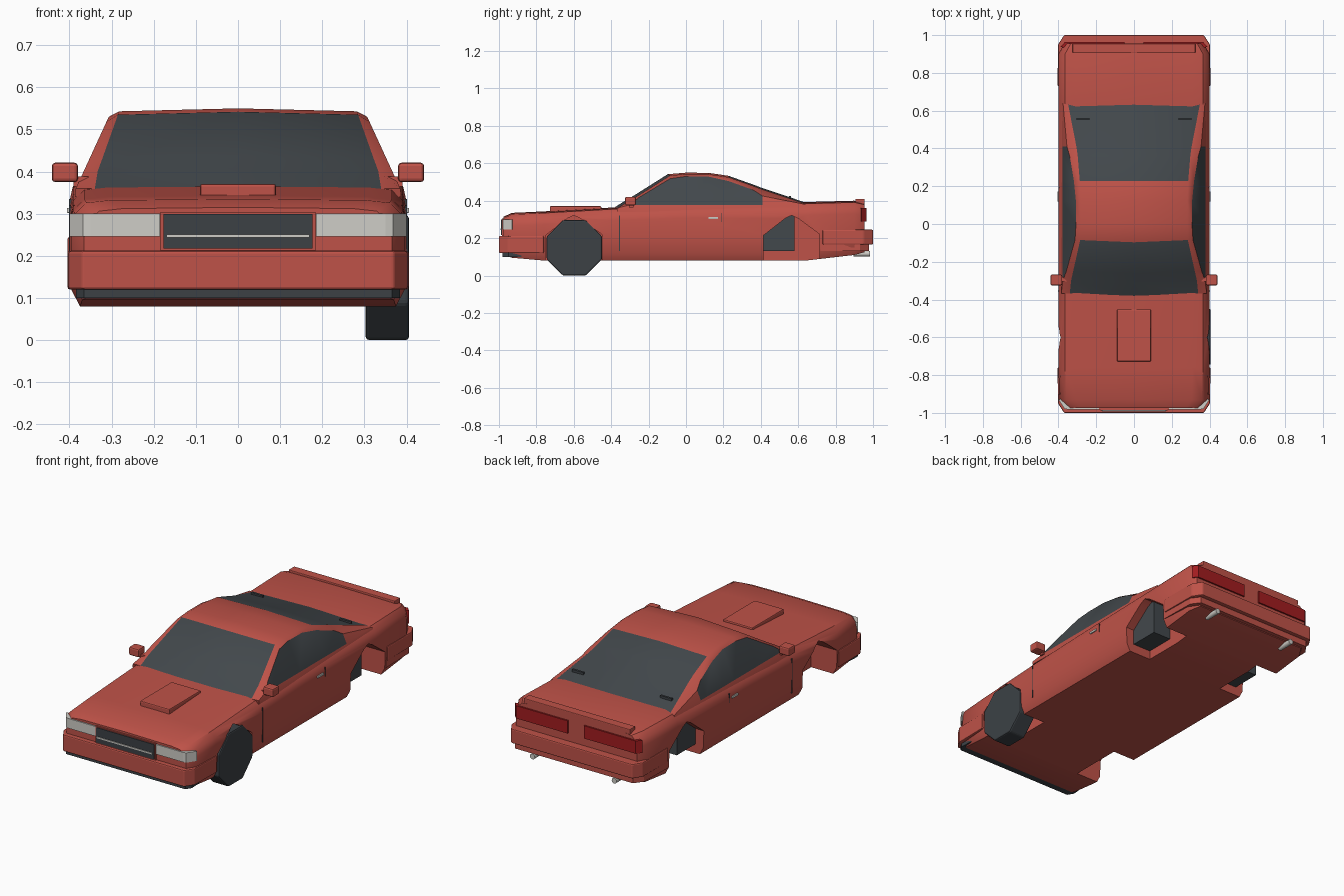
import bpy, bmesh, math
from mathutils import Matrix

if "Cube" in bpy.data.objects:
    bpy.data.objects.remove(bpy.data.objects["Cube"])


def material(name, rgb):
    m = bpy.data.materials.new(name)
    m.use_nodes = True
    m.diffuse_color = (*rgb, 1)
    m.node_tree.nodes["Principled BSDF"].inputs["Base Color"].default_value = (*rgb, 1)
    return m


RED = material("body red", (0.52, 0.085, 0.065))
GLASS = material("dark glass", (0.055, 0.065, 0.072))
BLACK = material("tyre black", (0.045, 0.053, 0.06))
PALE = material("pale lamp", (0.62, 0.61, 0.57))
TAIL = material("tail lamp red", (0.36, 0.012, 0.014))


def finish(name, bm, mats, smooth=False, bevel=0):
    bmesh.ops.recalc_face_normals(bm, faces=bm.faces)
    me = bpy.data.meshes.new(name)
    bm.to_mesh(me)
    bm.free()
    ob = bpy.data.objects.new(name, me)
    bpy.context.collection.objects.link(ob)
    for m in mats:
        me.materials.append(m)
    if bevel:
        mod = ob.modifiers.new("bevel", "BEVEL")
        mod.width, mod.segments = bevel, 2
    if smooth:
        smooth_by_angle(ob)
    return ob


def smooth_by_angle(ob):
    bpy.ops.object.select_all(action="DESELECT")
    ob.select_set(True)
    bpy.context.view_layer.objects.active = ob
    bpy.ops.object.shade_smooth_by_angle(angle=math.radians(35))


def box(name, mat, x, y, z, bevel=0):
    """Box from (low, high) pairs on each axis."""
    bm = bmesh.new()
    bmesh.ops.create_cube(bm, size=1)
    for v in bm.verts:
        for i, (lo, hi) in enumerate((x, y, z)):
            v.co[i] = hi if v.co[i] > 0 else lo
    return finish(name, bm, [mat], bevel=bevel)


def both(name, mat, x, y, z, bevel=0):
    box("left_" + name, mat, x, y, z, bevel)
    box("right_" + name, mat, (-x[1], -x[0]), y, z, bevel)


def prism(name, mat, outline, lo, hi, axis="z", bevel=0):
    """Extrude an outline: (x, y) along z, or (y, z) along x."""
    place = (lambda p, h: (p[0], p[1], h)) if axis == "z" else (lambda p, h: (h, p[0], p[1]))
    bm = bmesh.new()
    rings = [[bm.verts.new(place(p, h)) for p in outline] for h in (lo, hi)]
    bm.faces.new(rings[0])
    bm.faces.new(rings[1])
    n = len(outline)
    for i in range(n):
        j = (i + 1) % n
        bm.faces.new((rings[0][i], rings[0][j], rings[1][j], rings[1][i]))
    return finish(name, bm, [mat], bevel=bevel)


def mirrored(half):
    return half + [(-x, y) for x, y in reversed(half)]


def loft(sections, paint=None):
    """Skin half sections (side bottom to centre top), mirrored in x."""
    bm = bmesh.new()
    rings = []
    for s in sections:
        full = s + [(-x, y, z) for x, y, z in reversed(s[:-1])]
        rings.append([bm.verts.new(p) for p in full])
    n = len(rings[0])
    for k, (a, b) in enumerate(zip(rings, rings[1:])):
        for i in range(n):
            j = (i + 1) % n
            f = bm.faces.new((a[i], a[j], b[j], b[i]))
            if paint:
                f.material_index = paint(k, min(i, n - 2 - i) if i < n - 1 else -1)
    bm.faces.new(rings[0])
    bm.faces.new(rings[-1])
    return bm


# Lower body: y, underside, top, half width
stations = [(-0.975, 0.11, 0.315, 0.365), (-0.93, 0.095, 0.335, 0.395),
            (-0.76, 0.08, 0.343, 0.4), (-0.37, 0.08, 0.365, 0.4),
            (0, 0.08, 0.378, 0.4), (0.64, 0.08, 0.393, 0.4),
            (0.9, 0.11, 0.4, 0.4), (0.955, 0.125, 0.388, 0.37)]
body = finish("body", loft([
    [(w - 0.025, y, b), (w - 0.004, y, b + 0.04), (w, y, 0.21), (w, y, t - 0.07),
     (w - 0.008, y, t - 0.035), (w - 0.035, y, t - 0.009), (w - 0.09, y, t - 0.003), (0, y, t)]
    for y, b, t, w in stations]), [RED])

# Wheel arches cut into the body
ARCH = [(-0.15, 0), (-0.15, 0.215), (-0.035, 0.305), (0, 0.322),
        (0.035, 0.305), (0.15, 0.22), (0.15, 0)]
for yc in (-0.6, 0.565):
    for lo, hi in ((0.24, 0.5), (-0.5, -0.24)):
        cutter = prism("arch_cutter", RED, [(y + yc, z) for y, z in ARCH], lo, hi, "x")
        cutter.hide_render = True
        mod = body.modifiers.new("arch", "BOOLEAN")
        mod.operation, mod.solver, mod.object = "DIFFERENCE", "EXACT", cutter
        bpy.context.view_layer.objects.active = body
        bpy.ops.object.modifier_apply(modifier=mod.name)
        bpy.data.objects.remove(cutter)
smooth_by_angle(body)

# Cabin: y, roof height, side window top, half width of roof and screens
cabin = [(-0.368, 0.366, 0.36, 0.34), (-0.3, 0.408, 0.378, 0.333), (-0.25, 0.438, 0.418, 0.322),
         (-0.085, 0.542, 0.518, 0.285), (0, 0.55, 0.53, 0.282), (0.12, 0.549, 0.529, 0.282),
         (0.228, 0.533, 0.505, 0.287), (0.36, 0.486, 0.457, 0.298),
         (0.41, 0.467, 0.425, 0.305), (0.64, 0.39, 0.38, 0.35)]


def lean(z):
    return 0.385 - (z - 0.36) * 0.46


def cabin_paint(k, i):
    if i == 1 and 1 <= k <= 7:
        return 1                                  # side windows
    return 1 if i == 3 and (k <= 2 or k >= 6) else 0   # front and rear screens


sections = []
for y, t, zw, w in cabin:
    low = min(0.376, zw - 0.002)
    sections.append([(0.387, y, 0.34), (lean(low), y, low), (lean(zw), y, zw),
                     (w, y, t - 0.007), (0, y - (0.012 if y < -0.05 else 0), t)])
finish("cabin", loft(sections, cabin_paint), [RED, GLASS], smooth=True)

# Dark inner tub showing in the rear arches
box("inner_tub", GLASS, (-0.35, 0.35), (0.4, 0.58), (0.13, 0.34))

# Bumpers
prism("front_bumper", RED, mirrored([(0.37, -1), (0.402, -0.95), (0.405, -0.76)]), 0.12, 0.212, bevel=0.006)
prism("front_lip", BLACK, mirrored([(0.365, -0.982), (0.385, -0.95), (0.38, -0.88)]), 0.1, 0.122)
box("front_bumper_panel", RED, (-0.31, 0.31), (-1, -0.99), (0.135, 0.2), 0.003)
prism("rear_bumper", RED, mirrored([(0.37, 1), (0.402, 0.95), (0.405, 0.73)]), 0.165, 0.245, bevel=0.006)
prism("rear_apron", RED, mirrored([(0.36, 0.978), (0.395, 0.93), (0.4, 0.72)]), 0.13, 0.17)

# Nose: grille and headlamps
box("grille_frame", RED, (-0.184, 0.184), (-0.984, -0.96), (0.212, 0.304))
box("grille", BLACK, (-0.177, 0.177), (-0.988, -0.96), (0.217, 0.299))
box("grille_bar", PALE, (-0.17, 0.17), (-0.992, -0.98), (0.243, 0.251))
for side, s in (("left", 1), ("right", -1)):
    lamp = [(0.185, -0.982), (0.35, -0.982), (0.368, -0.978), (0.4, -0.93), (0.36, -0.92), (0.185, -0.92)]
    prism(side + "_headlamp", PALE, [(s * x, y) for x, y in lamp], 0.246, 0.3)
    tail = [(0.05, 0.964), (0.365, 0.964), (0.39, 0.938), (0.35, 0.93), (0.05, 0.93)]
    prism(side + "_tail_lamp", TAIL, [(s * x, y) for x, y in tail], 0.29, 0.36)
    # Exhaust pipes
    bm = bmesh.new()
    bmesh.ops.create_cone(bm, cap_ends=True, segments=12, radius1=0.015, radius2=0.015, depth=0.09,
                          matrix=Matrix.Translation((s * 0.25, 0.94, 0.117)) @ Matrix.Rotation(math.pi / 2, 4, "X"))
    finish(side + "_exhaust", bm, [PALE], smooth=True)

# Hood scoop and boot spoiler
box("hood_scoop", RED, (-0.09, 0.09), (-0.728, -0.452), (0.335, 0.371), 0.006)
box("boot_spoiler", RED, (-0.325, 0.325), (0.905, 0.955), (0.38, 0.409), 0.004)

# Mirrors, handles and door seams
both("mirror", RED, (0.38, 0.442), (-0.325, -0.268), (0.375, 0.421), 0.008)
both("mirror_stalk", RED, (0.355, 0.39), (-0.305, -0.28), (0.365, 0.388))
both("door_handle", PALE, (0.396, 0.406), (0.12, 0.172), (0.302, 0.314), 0.002)
both("front_door_seam", BLACK, (0.396, 0.4015), (-0.357, -0.353), (0.13, 0.32))
both("rear_door_seam", BLACK, (0.393, 0.401), (0.19, 0.193), (0.285, 0.335))

# Rear screen wipers
both("screen_wiper", BLACK, (0.235, 0.305), (0.55, 0.562), (0.41, 0.424))

# Single fitted front wheel, eight sided
R = 0.148 / math.cos(math.pi / 8)
ring = [(-0.597 + R * math.sin((i + 0.5) * math.pi / 4), 0.148 - R * math.cos((i + 0.5) * math.pi / 4))
        for i in range(8)]
prism("left_front_wheel", BLACK, ring, 0.303, 0.406, "x", bevel=0.008)
